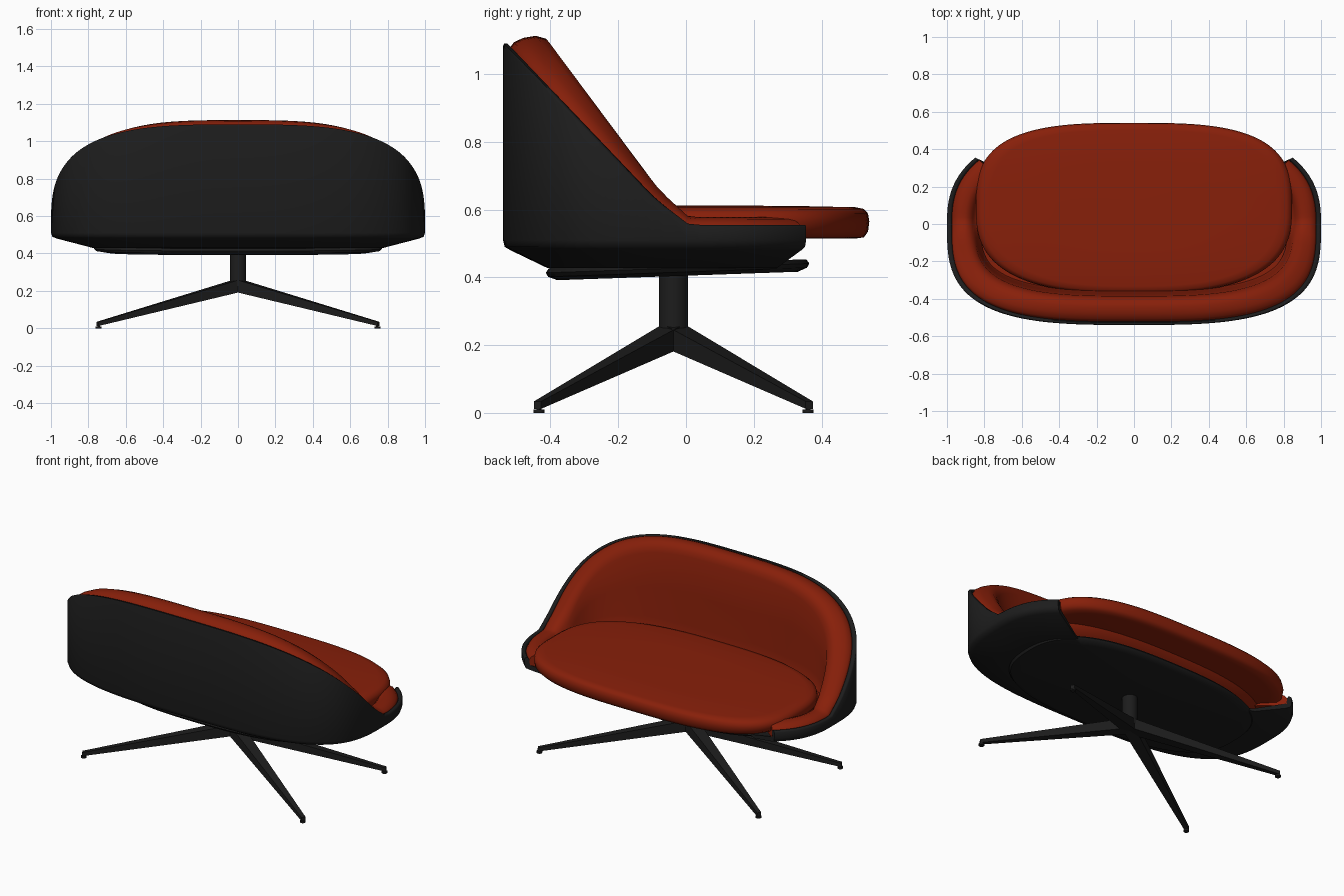
import bpy, bmesh, math
from mathutils import Vector

if "Cube" in bpy.data.objects:
    bpy.data.objects.remove(bpy.data.objects["Cube"])

CY = -0.037       # y of the pedestal axis


def material(name, rgb):
    m = bpy.data.materials.new(name)
    m.diffuse_color = (*rgb, 1)
    m.use_nodes = True
    m.node_tree.nodes["Principled BSDF"].inputs["Base Color"].default_value = m.diffuse_color
    return m


BLACK = material("matte black", (0.012, 0.012, 0.012))
RED = material("rust red", (0.245, 0.014, 0.003))


def finish(name, bm, mat, angle=40):
    bmesh.ops.remove_doubles(bm, verts=bm.verts, dist=0.0005)
    bmesh.ops.recalc_face_normals(bm, faces=bm.faces)
    me = bpy.data.meshes.new(name)
    bm.to_mesh(me)
    bm.free()
    me.materials.append(mat)
    ob = bpy.data.objects.new(name, me)
    bpy.context.collection.objects.link(ob)
    bpy.ops.object.select_all(action='DESELECT')
    ob.select_set(True)
    bpy.context.view_layer.objects.active = ob
    bpy.ops.object.shade_smooth_by_angle(angle=math.radians(angle))
    return ob


def outline(t, n_back, n_open):
    """Unit superellipse with its own squareness on the -y and +y halves."""
    c, s = math.cos(t), math.sin(t)
    n = n_back if s < 0 else n_open
    return (math.copysign(abs(c) ** (2 / n), c), math.copysign(abs(s) ** (2 / n), s))


def rim(y):
    """Height of the shell edge, high at the back and low at the arms."""
    pts = [(-0.54, 1.09), (-0.525, 1.075), (-0.09, 0.63), (0.01, 0.555), (0.4, 0.555)]
    for (y0, z0), (y1, z1) in zip(pts, pts[1:]):
        if y <= y1:
            return z0 + (z1 - z0) * max(0, y - y0) / (y1 - y0)
    return pts[-1][1]


def loft(name, mat, section, cy=0.0, arc=False, steps=120, n=(3.2, 2.55), angle=60):
    """Sweep (x radius, y radius, z) points round the plan outline.
    z is a number or a function of (rim height, y)."""
    bm = bmesh.new()
    t0 = math.radians(35.8)
    cols = []
    for i in range(steps + (1 if arc else 0)):
        t = t0 - (math.pi + 2 * t0) * i / steps if arc else 2 * math.pi * i / steps
        ox, oy = outline(t, *n)
        r = rim(0.54 * oy)
        col = []
        for a, b, z in section:
            y = cy + b * oy
            col.append(bm.verts.new((a * ox, y, z(r, y) if callable(z) else z)))
        cols.append(col)
    k = len(section)
    pairs = list(zip(cols, cols[1:])) + ([] if arc else [(cols[-1], cols[0])])
    for p, q in pairs:
        for j in range(k if arc else k - 1):
            m = (j + 1) % k
            bm.faces.new((p[j], p[m], q[m], q[j]))
    if arc:
        bm.faces.new(cols[0])
        bm.faces.new(cols[-1])
    return finish(name, bm, mat, angle)


def up(d):
    return lambda r, y: r + d


def part(f):
    return lambda r, y: 0.51 + (r - 0.55) * f


# outer shell: wrap-around wall with tucked-in bottom
loft("outer_shell", BLACK, [
    (0, 0, 0.428), (0.77, 0.41, 0.428), (0.97, 0.518, 0.48), (0.993, 0.535, 0.49),
    (1.0, 0.54, 0.51), (1.0, 0.54, up(-0.008)), (0.994, 0.537, up(0)),
    (0.98, 0.527, up(0)), (0.974, 0.522, up(-0.01)), (0.97, 0.518, 0.51),
    (0.76, 0.4, 0.445), (0, 0, 0.445)], arc=True)

# padded lining with a rolled top edge
loft("padded_lining", RED, [
    (0.972, 0.52, 0.5), (0.975, 0.522, up(-0.015)), (0.965, 0.508, up(0.004)),
    (0.94, 0.48, up(0.017)), (0.905, 0.443, up(0.023)), (0.88, 0.412, up(0.014)),
    (0.862, 0.395, up(-0.01)), (0.85, 0.385, up(-0.037)), (0.84, 0.372, part(0.6)),
    (0.83, 0.362, part(0.25)), (0.82, 0.352, 0.505), (0.81, 0.345, 0.495)], arc=True)

# seat floor under the cushion
loft("seat_floor", RED, [
    (0, 0, 0.44), (0.74, 0.27, 0.44), (0.81, 0.345, 0.5), (0.82, 0.36, 0.53), (0, 0, 0.53)])

# seat cushion, overhanging the front
S = [(0, 0.518), (0.9, 0.514), (0.965, 0.518), (0.992, 0.535), (1, 0.565),
     (0.992, 0.588), (0.965, 0.602), (0.91, 0.607), (0.5, 0.611), (0, 0.612)]
loft("seat_cushion", RED, [(0.845 * s, 0.457 * s, z) for s, z in S], cy=0.084, n=(2.7, 3.1))


# slightly tilted mounting plate
def tilt(d):
    return lambda r, y: 0.42 + 0.035 * y + d


loft("mounting_plate", BLACK, [
    (0, 0, tilt(-0.015)), (0.69, 0.355, tilt(-0.015)), (0.76, 0.382, tilt(-0.004)),
    (0.77, 0.389, tilt(0.008)), (0.75, 0.38, tilt(0.021)), (0, 0, tilt(0.021))],
    cy=-0.025, n=(2.7, 2.7), angle=40)


def cylinder(name, x, y, r, z0, z1, sides):
    bm = bmesh.new()
    bmesh.ops.create_cone(bm, cap_ends=True, segments=sides, radius1=r, radius2=r, depth=z1 - z0)
    bmesh.ops.translate(bm, verts=bm.verts, vec=(x, y, (z0 + z1) / 2))
    finish(name, bm, BLACK)


# pedestal column
cylinder("pedestal_column", 0, CY, 0.043, 0.225, 0.42, 40)

# four tapered legs with feet
for sx, side in ((-1, "left"), (1, "right")):
    for sy, end in ((-1, "front"), (1, "back")):
        tip = Vector((sx * 0.752, sy * 0.401, 0))
        across = Vector((-tip.y, tip.x, 0)).normalized()
        bm = bmesh.new()
        loops = []
        for f, w, zb, zt in ((0, 0.036, 0.195, 0.262), (1, 0.012, 0.012, 0.034)):
            c = tip * f + Vector((0, CY, 0))
            loops.append([bm.verts.new(c + across * w * u + Vector((0, 0, z)))
                          for u, z in ((-1, zb), (1, zb), (1, zt), (-1, zt))])
        p, q = loops
        for j in range(4):
            m = (j + 1) % 4
            bm.faces.new((p[j], p[m], q[m], q[j]))
        bm.faces.new(p)
        bm.faces.new(q)
        finish(f"{end}_{side}_leg", bm, BLACK, 25)
        fx, fy = sx * 0.745, CY + sy * 0.397
        cylinder(f"{end}_{side}_foot", fx, fy, 0.016, 0, 0.01, 20)
        cylinder(f"{end}_{side}_foot_stem", fx, fy, 0.007, 0.005, 0.02, 12)
